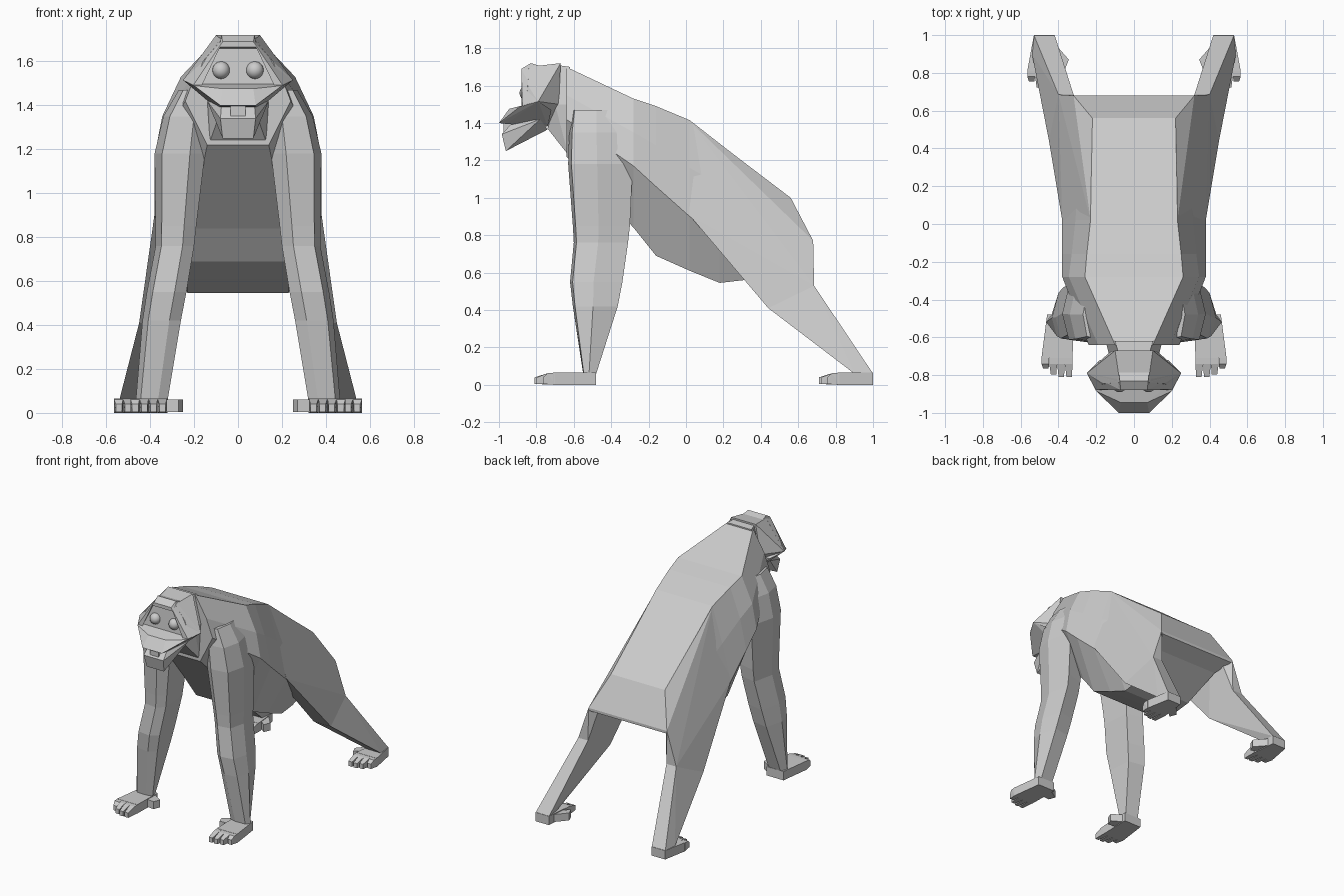
import bpy, bmesh, math
from mathutils import Vector

grey = bpy.data.materials.new("plain grey")
grey.diffuse_color = (0.6, 0.6, 0.6, 1)


def finish(name, bm, mirror=False):
    bmesh.ops.recalc_face_normals(bm, faces=bm.faces[:])
    me = bpy.data.meshes.new(name)
    bm.to_mesh(me)
    bm.free()
    me.materials.append(grey)
    ob = bpy.data.objects.new(name, me)
    bpy.context.collection.objects.link(ob)
    if mirror:
        ob.modifiers.new("mirror", 'MIRROR').use_mirror_merge = False
    return ob


def add_hull(bm, pts):
    vs = [bm.verts.new(p) for p in pts]
    res = bmesh.ops.convex_hull(bm, input=vs)
    inner = {g for g in res["geom_interior"] if isinstance(g, bmesh.types.BMVert)}
    bmesh.ops.delete(bm, geom=list(inner), context='VERTS')


def hull(name, pts, centred=False):
    """Convex block; centred ones take both signs of x, others are mirrored."""
    bm = bmesh.new()
    if centred:
        pts = [(s * x, y, z) for x, y, z in pts for s in (1, -1)]
    add_hull(bm, pts)
    return finish(name, bm, not centred)


def loft(name, rings, mirror):
    bm = bmesh.new()
    rows = [[bm.verts.new(p) for p in r] for r in rings]
    n = len(rows[0])
    for a, b in zip(rows, rows[1:]):
        for i in range(n):
            j = (i + 1) % n
            bm.faces.new((a[i], a[j], b[j], b[i]))
    bm.faces.new(rows[0])
    bm.faces.new(rows[-1])
    return finish(name, bm, mirror)


# Torso: y, then (x, z) down one flank from the back edge to the belly edge
sections = [
    (-0.64, (0.10, 1.70), (0.19, 1.55), (0.24, 1.42), (0.14, 1.22)),
    (-0.28, (0.26, 1.53), (0.345, 1.35), (0.38, 1.17), (0.22, 0.84)),
    (-0.16, (0.25, 1.49), (0.33, 1.28), (0.38, 1.06), (0.23, 0.69)),
    (0.02, (0.23, 1.415), (0.31, 1.16), (0.38, 0.90), (0.23, 0.61)),
    (0.18, (0.228, 1.29), (0.30, 1.07), (0.35, 0.80), (0.23, 0.545)),
    (0.31, (0.225, 1.19), (0.29, 0.97), (0.32, 0.75), (0.23, 0.56)),
    (0.56, (0.22, 1.00), (0.26, 0.93), (0.28, 0.85), (0.26, 0.70)),
    (0.68, (0.32, 0.77), (0.32, 0.765), (0.32, 0.76), (0.31, 0.75)),
]
loft("torso", [[(x, y, z) for x, z in p] + [(-x, y, z) for x, z in reversed(p)]
               for y, *p in sections], False)

# Front arms: z, x range, y range
arm = [
    (1.47, 0.13, 0.27, -0.61, -0.32),
    (1.35, 0.14, 0.34, -0.625, -0.30),
    (1.18, 0.15, 0.38, -0.63, -0.285),
    (0.85, 0.19, 0.375, -0.605, -0.30),
    (0.76, 0.20, 0.375, -0.60, -0.31),
    (0.55, 0.235, 0.415, -0.62, -0.34),
    (0.42, 0.26, 0.435, -0.605, -0.365),
    (0.06, 0.32, 0.465, -0.55, -0.48),
]
rings = []
for z, x0, x1, y0, y1 in arm:
    w, d = x1 - x0, y1 - y0
    rings.append([(x0, y0 + 0.15 * d, z), (x0 + 0.3 * w, y0, z), (x1 - 0.15 * w, y0 + 0.05 * d, z),
                  (x1, y0 + 0.45 * d, z), (x1 - 0.2 * w, y1, z), (x0 + 0.1 * w, y1 - 0.1 * d, z)])
loft("front_arm", rings, True)

# Hind legs
hull("thigh", [(0.23, 0.02, 1.41), (0.22, 0.56, 1.0), (0.38, 0.02, 0.905), (0.26, 0.05, 0.89),
               (0.32, 0.68, 0.77), (0.40, 0.685, 0.53), (0.32, 0.685, 0.53),
               (0.45, 0.44, 0.41), (0.31, 0.44, 0.41)])
hull("shin", [(0.45, 0.44, 0.41), (0.31, 0.44, 0.41), (0.40, 0.685, 0.53), (0.32, 0.685, 0.53),
              (0.54, 0.90, 0.06), (0.43, 0.90, 0.06), (0.53, 1.0, 0.06), (0.42, 1.0, 0.06)])


# Hands and feet: palm, four fingers and a thumb
def paw(name, heel, palm, y0, y1, thumb):
    bm = bmesh.new()
    knuckle, tip = y1 + 0.10, y1
    add_hull(bm, [(x, y, z) for x, y in ((heel[0], y0), (heel[1], y0), (palm[0], knuckle),
                                         (palm[1], knuckle)) for z in (0, 0.065)])
    step = (palm[1] - palm[0]) / 4
    for i in range(4):
        a, b = palm[0] + i * step, palm[0] + (i + 0.99) * step
        end = tip + (0.0, 0.0, 0.012, 0.045)[i]
        add_hull(bm, [(a, knuckle + 0.01, 0), (b, knuckle + 0.01, 0),
                      (a, knuckle + 0.01, 0.064), (b, knuckle + 0.01, 0.064),
                      (a, knuckle - 0.03, 0.062), (b, knuckle - 0.03, 0.062)]
                 + [(x, end, z) for x in (a + 0.004, b - 0.008) for z in (0.005, 0.04)])
    tx, ty = thumb
    add_hull(bm, [(x, y, z) for x, y in ((heel[0] + 0.03, y0 - 0.01), (heel[0] + 0.03, y0 - 0.11),
                                         (tx, ty), (tx + 0.02, ty - 0.05)) for z in (0.005, 0.06)])
    return finish(name, bm, True)


paw("front_hand", (0.32, 0.46), (0.325, 0.49), -0.48, -0.81, (0.25, -0.55))
paw("hind_foot", (0.42, 0.53), (0.40, 0.565), 1.0, 0.71, (0.345, 0.87))

# Neck and head
hull("neck", [(0.08, -0.69, 1.71), (0.10, -0.62, 1.70), (0.13, -0.70, 1.50), (0.15, -0.62, 1.50),
              (0.08, -0.74, 1.37), (0.13, -0.63, 1.23)], True)
hull("skull", [(0.075, -0.84, 1.70), (0.075, -0.78, 1.705), (0.10, -0.67, 1.72), (0.16, -0.845, 1.60),
               (0.25, -0.79, 1.515), (0.20, -0.86, 1.49), (0.13, -0.68, 1.50),
               (0.08, -0.72, 1.40), (0.15, -0.76, 1.44)], True)
hull("brow", [(0.07, -0.88, 1.69), (0.075, -0.83, 1.72), (0.08, -0.78, 1.705),
              (0.085, -0.88, 1.665), (0.09, -0.80, 1.65)], True)
# Ridges framing the face on both sides
hull("face_side", [(0.07, -0.88, 1.69), (0.085, -0.88, 1.665), (0.09, -0.82, 1.69),
                   (0.165, -0.88, 1.49), (0.205, -0.875, 1.49), (0.25, -0.79, 1.515),
                   (0.17, -0.80, 1.55)])
hull("muzzle", [(0.07, -0.945, 1.476), (0.20, -0.885, 1.49), (0.25, -0.79, 1.515), (0.08, -1.0, 1.40),
                (0.08, -0.96, 1.395), (0.09, -0.74, 1.38), (0.18, -0.72, 1.47)], True)
hull("lower_jaw", [(0.08, -0.985, 1.34), (0.07, -0.963, 1.25), (0.07, -0.74, 1.365),
                   (0.14, -0.78, 1.42), (0.075, -0.93, 1.40)], True)
hull("teeth", [(0.035, y, z) for y in (-0.975, -0.90) for z in (1.33, 1.41)], True)

# Eyes
bm = bmesh.new()
bmesh.ops.create_uvsphere(bm, u_segments=16, v_segments=10, radius=0.04)
bmesh.ops.translate(bm, verts=bm.verts[:], vec=Vector((0.077, -0.85, 1.56)))
for f in bm.faces:
    f.smooth = True
finish("eye", bm, True)
